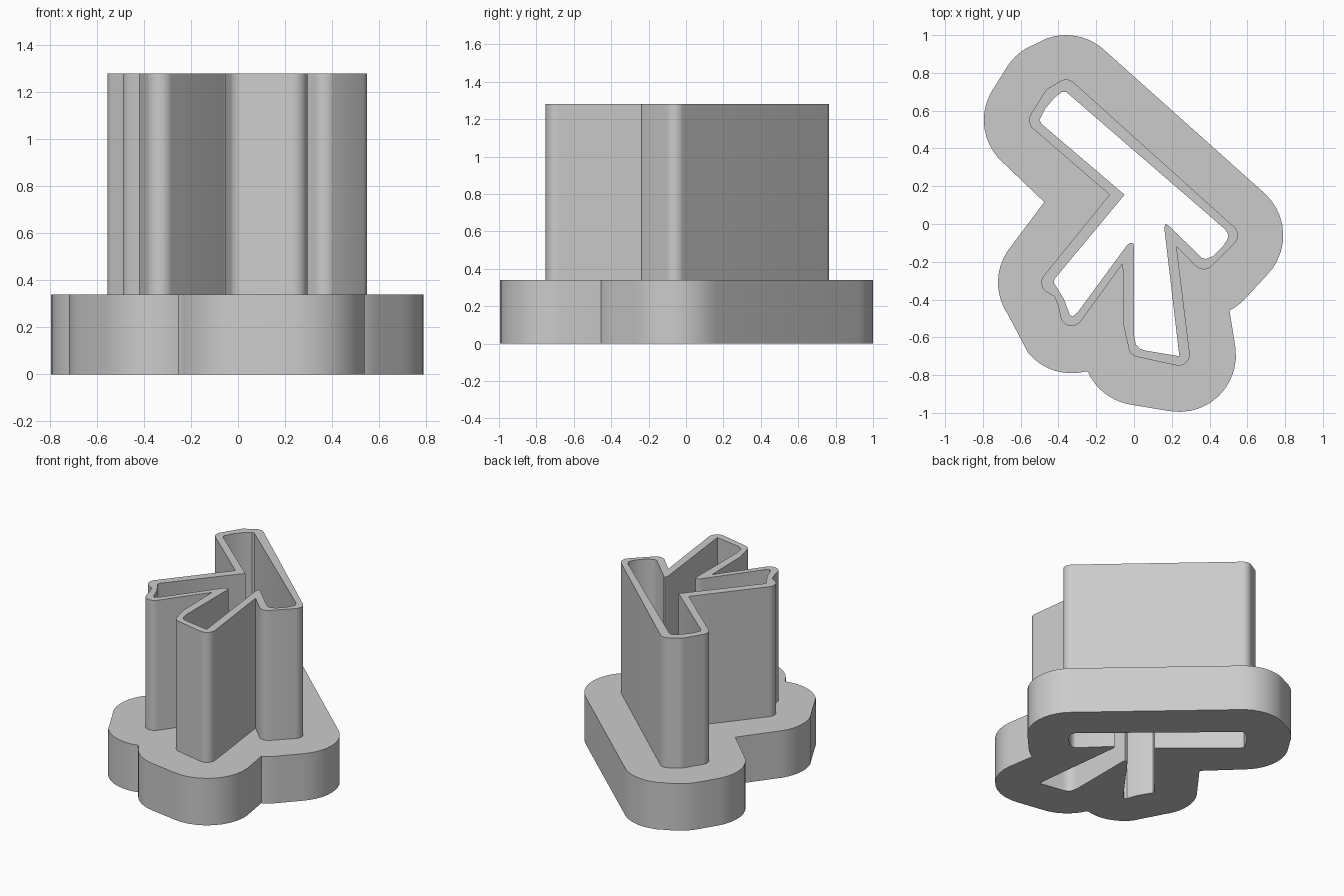
import bpy
import bmesh
from math import radians, cos, sin

cube = bpy.data.objects.get("Cube")
if cube:
    bpy.data.objects.remove(cube, do_unlink=True)

grey = bpy.data.materials.new("plain grey")
grey.use_nodes = True
colour = (0.6, 0.6, 0.6, 1)
grey.diffuse_color = colour
grey.node_tree.nodes["Principled BSDF"].inputs["Base Color"].default_value = colour

BASE_TOP, WALL_TOP = 0.34, 1.28


def outline(corners, radius=0.0, steps=10):
    """Corners are plain points (x, y) or arcs (x, y, start, end) in degrees."""
    points = []
    for corner in corners:
        x, y = corner[:2]
        if len(corner) == 2:
            points.append((x, y))
            continue
        start, end = corner[2:]
        for i in range(steps + 1):
            a = radians(start + (end - start) * i / steps)
            points.append((x + radius * cos(a), y + radius * sin(a)))
    return points


def ring(name, outer, inner, bottom, top):
    """Extrude the area between two outlines."""
    bm = bmesh.new()
    for loop in (outer, inner):
        verts = [bm.verts.new((x, y, bottom)) for x, y in loop]
        for i, v in enumerate(verts):
            bm.edges.new((verts[i - 1], v))
    bmesh.ops.triangle_fill(bm, edges=bm.edges[:], use_beauty=True)
    new = bmesh.ops.extrude_face_region(bm, geom=bm.faces[:])["geom"]
    lifted = [g for g in new if isinstance(g, bmesh.types.BMVert)]
    bmesh.ops.translate(bm, verts=lifted, vec=(0, 0, top - bottom))
    bmesh.ops.recalc_face_normals(bm, faces=bm.faces[:])
    mesh = bpy.data.meshes.new(name)
    bm.to_mesh(mesh)
    bm.free()
    mesh.materials.append(grey)
    obj = bpy.data.objects.new(name, mesh)
    bpy.context.collection.objects.link(obj)
    bpy.ops.object.select_all(action='DESELECT')
    obj.select_set(True)
    bpy.context.view_layer.objects.active = obj
    bpy.ops.object.shade_smooth_by_angle(angle=radians(35))
    return obj


# Opening that runs through the whole cutter
opening = outline([
    (-.36, .70), (-.38, .70), (-.42, .67), (-.47, .61), (-.50, .55), (-.49, .53),
    (-.05, .155), (-.42, -.29), (-.425, -.31), (-.40, -.35), (-.37, -.40),
    (-.34, -.48), (-.325, -.49), (-.30, -.47),
    (-.05, -.13), (-.035, -.11), (-.02, -.10), (-.005, -.10), (0, -.12),
    (0, -.59), (.01, -.64), (.03, -.66), (.06, -.67), (.24, -.70),
    (.165, -.06), (.16, -.02), (.168, 0), (.185, -.01), (.36, -.18), (.38, -.185),
    (.42, -.17), (.47, -.12), (.495, -.08), (.50, -.06), (.485, -.03)])

# Outside of the thin wall
wall_edge = outline([
    (-.36, .705, 48, 110), (-.42, .67, 110, 150), (-.495, .55, 150, 229),
    (-.13, .155), (-.43, -.31, 140, 235), (-.42, -.385), (-.40, -.44),
    (-.33, -.48, 200, 320), (-.06, -.21), (-.055, -.54),
    (.03, -.645, 185, 262), (.235, -.69, 260, 367), (.225, -.12),
    (.37, -.18, 225, 305), (.49, -.06, 315, 408)], radius=.06)

# Outside of the wide base flange
base_edge = outline([
    (-.36, .70, 48, 110), (-.42, .67, 110, 150), (-.495, .55, 150, 229),
    (-.475, .116), (-.42, -.31, 140, 215), (-.33, -.49, 220, 285),
    (.03, -.66, 205, 260), (.24, -.695, 260, 367), (.505, -.455),
    (.37, -.19, 298, 315), (.49, -.06, 315, 408)], radius=.30)

ring("base_flange", base_edge, opening, 0, BASE_TOP)
ring("cutter_wall", wall_edge, opening, BASE_TOP, WALL_TOP)
